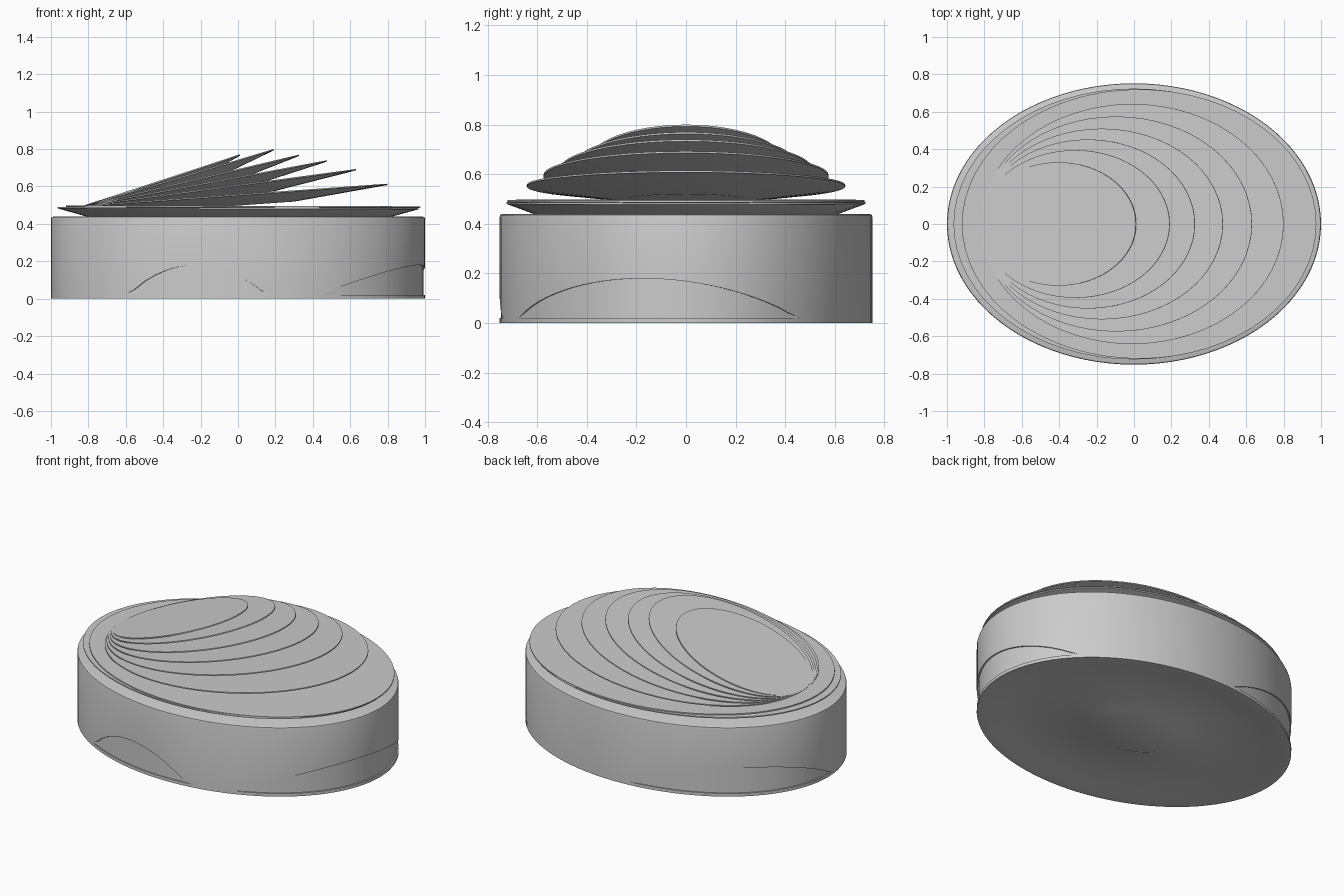
import bpy, bmesh, math

if "Cube" in bpy.data.objects:
    bpy.data.objects.remove(bpy.data.objects["Cube"])

ASPECT = 0.752


def finish(name, bm, angle=25):
    bmesh.ops.remove_doubles(bm, verts=bm.verts, dist=1e-5)
    bmesh.ops.recalc_face_normals(bm, faces=bm.faces)
    me = bpy.data.meshes.new(name)
    bm.to_mesh(me)
    bm.free()
    ob = bpy.data.objects.new(name, me)
    bpy.context.collection.objects.link(ob)
    bpy.ops.object.select_all(action='DESELECT')
    ob.select_set(True)
    bpy.context.view_layer.objects.active = ob
    bpy.ops.object.shade_smooth_by_angle(angle=math.radians(angle))
    return ob


def loft(name, profile, segs, a=1.0, b=ASPECT):
    """Skin elliptical rings; each profile entry is (scale, z) or a function of angle."""
    bm = bmesh.new()
    rings = []
    for f in profile:
        ring = []
        for i in range(segs):
            t = 2 * math.pi * i / segs
            s, z = f(t) if callable(f) else f
            ring.append(bm.verts.new((a * s * math.cos(t), b * s * math.sin(t), z)))
        rings.append(ring)
    for lo, hi in zip(rings, rings[1:]):
        for i in range(segs):
            j = (i + 1) % segs
            bm.faces.new((lo[i], lo[j], hi[j], hi[i]))
    bm.faces.new(rings[0])
    bm.faces.new(rings[-1])
    return finish(name, bm)


# Base drum: three shallow arched recesses around the lower wall,
# hollowed underside with a small raised boss in the middle
ARCHES = [(-125.4, -81.4), (-63, 36), (98, 181)]
FOOT = 0.02


def arch_height(t):
    d = math.degrees(t)
    for start, end in ARCHES:
        u = ((d - start) % 360) / (end - start)
        if 0 < u < 1:
            return FOOT + 0.16 * math.sin(math.pi * u) ** 0.8
    return FOOT


def recess_scale(t):
    return 0.991 if arch_height(t) > FOOT else 1.0


loft("base_drum", [
    (0.27, 0.0), (0.33, 0.02), (0.83, 0.02), (0.94, 0.0),
    (1.0, 0.0), (1.0, FOOT),
    lambda t: (recess_scale(t), FOOT),
    lambda t: (recess_scale(t), arch_height(t)),
    lambda t: (1.0, arch_height(t)),
    (1.0, 0.425), (0.997, 0.436), (0.985, 0.44),
], 96)


# Fanned plates: thin rim with a flared underside, all hinged at the left
def plate(name, left, tip, half_width, inner=0.38, drop=0.06):
    dx, dz = tip[0] - left[0], tip[1] - left[1]
    ob = loft(name, [(inner, -drop), (1.0, -0.007), (1.0, 0.0)],
              64, math.hypot(dx, dz) / 2, half_width)
    ob.location = ((left[0] + tip[0]) / 2, 0, (left[1] + tip[1]) / 2)
    ob.rotation_euler.y = -math.atan2(dz, dx)


plate("bottom_plate", (-0.965, 0.49), (0.965, 0.485), 0.724, 0.84, 0.05)
plate("second_plate", (-0.92, 0.499), (0.975, 0.494), 0.72, 0.86, 0.03)

HINGE = (-0.82, 0.5)
FAN = [(0.80, 0.615, 0.642), (0.63, 0.693, 0.575), (0.475, 0.74, 0.51),
       (0.325, 0.77, 0.452), (0.19, 0.80, 0.395), (0.01, 0.772, 0.33)]
for n, (x, z, w) in enumerate(FAN, 1):
    plate(f"fan_plate_{n}", HINGE, (x, z), w)
